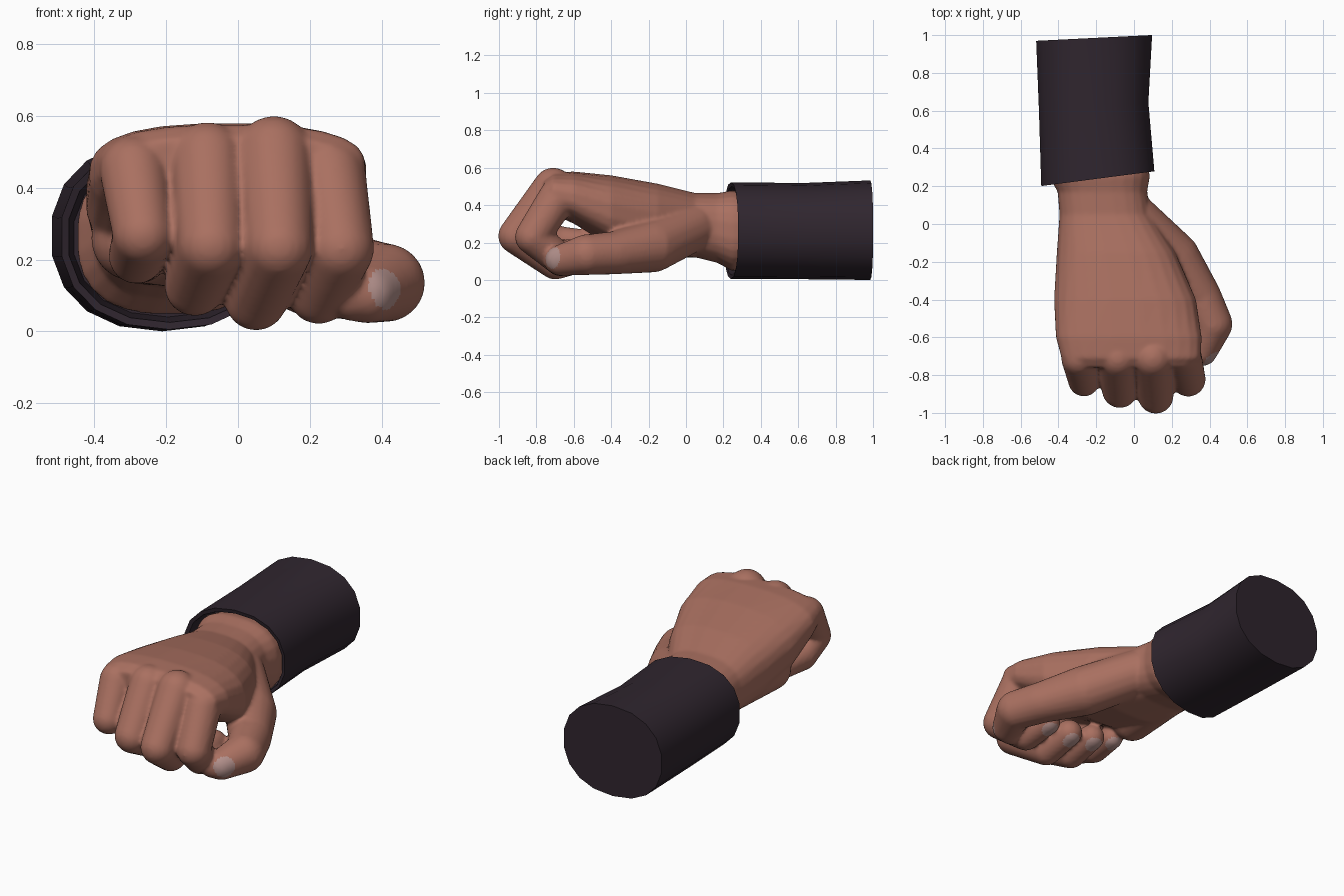
import bpy, bmesh, math
from mathutils import Vector

if "Cube" in bpy.data.objects:
    bpy.data.objects.remove(bpy.data.objects["Cube"])


def material(name, col):
    m = bpy.data.materials.new(name)
    m.diffuse_color = (*col, 1)
    m.use_nodes = True
    m.node_tree.nodes["Principled BSDF"].inputs["Base Color"].default_value = m.diffuse_color
    return m


skin = material("skin brown", (0.40, 0.162, 0.118))
nail = material("nail pink", (0.45, 0.28, 0.26))
cloth = material("sleeve dark plum", (0.029, 0.019, 0.028))


def section(y, x0, x1, z0, z1, n=24, p=2.6, slant=0.0):
    """Rounded-box cross-section across the arm."""
    cx, cz, hx, hz = (x0 + x1) / 2, (z0 + z1) / 2, (x1 - x0) / 2, (z1 - z0) / 2
    pts = []
    for i in range(n):
        a = 2 * math.pi * (i + 0.5) / n
        c, s = math.cos(a), math.sin(a)
        dx = hx * math.copysign(abs(c) ** (2 / p), c)
        dz = hz * math.copysign(abs(s) ** (2 / p), s)
        pts.append(Vector((cx + dx, y + slant * dx, cz + dz)))
    return pts


def loft(bm, rings):
    vs = [[bm.verts.new(p) for p in r] for r in rings]
    n = len(vs[0])
    for a, b in zip(vs, vs[1:]):
        for i in range(n):
            bm.faces.new((a[i], a[(i + 1) % n], b[(i + 1) % n], b[i]))
    bm.faces.new(vs[0][::-1])
    bm.faces.new(vs[-1])


def capsule(bm, a, b):
    """Tapered capsule: hull around two balls (x, y, z, radius)."""
    new = []
    for x, y, z, r in (a, b):
        ball = bmesh.ops.create_uvsphere(bm, u_segments=20, v_segments=12, radius=r)["verts"]
        bmesh.ops.translate(bm, verts=ball, vec=(x, y, z))
        new += ball
    res = bmesh.ops.convex_hull(bm, input=new)
    inner = {g for g in res["geom_interior"] + res["geom_unused"] if isinstance(g, bmesh.types.BMVert)}
    bmesh.ops.delete(bm, geom=list(inner), context='VERTS')


def chain(bm, nodes):
    for a, b in zip(nodes, nodes[1:]):
        capsule(bm, a, b)


def finish(bm, name, mats):
    bmesh.ops.recalc_face_normals(bm, faces=bm.faces)
    me = bpy.data.meshes.new(name)
    bm.to_mesh(me)
    bm.free()
    ob = bpy.data.objects.new(name, me)
    bpy.context.collection.objects.link(ob)
    for m in mats:
        me.materials.append(m)
    return ob


# ---- Hand: palm and wrist
bm = bmesh.new()
loft(bm, [section(*s) for s in (
    (0.42, -0.42, 0.06, 0.08, 0.45),
    (0.25, -0.45, 0.085, 0.045, 0.48),
    (0.17, -0.405, 0.07, 0.09, 0.465),
    (0.05, -0.395, 0.09, 0.12, 0.465),
    (-0.15, -0.41, 0.22, 0.12, 0.515),
    (-0.40, -0.425, 0.33, 0.18, 0.56),
    (-0.60, -0.415, 0.36, 0.30, 0.58),
    (-0.71, -0.385, 0.355, 0.35, 0.575),
    (-0.76, -0.34, 0.31, 0.39, 0.54))])
# heel of the palm on the little-finger side
chain(bm, [(-0.26, -0.02, 0.24, 0.11), (-0.29, -0.36, 0.26, 0.12)])

# four curled fingers: knuckle, middle joint, end joint, tip
fingers = [
    [(0.255, -0.69, 0.435, 0.102), (0.287, -0.822, 0.23, 0.093), (0.225, -0.67, 0.108, 0.088), (0.20, -0.51, 0.13, 0.072)],
    [(0.100, -0.71, 0.492, 0.108), (0.115, -0.91, 0.235, 0.095), (0.050, -0.70, 0.090, 0.088), (0.035, -0.52, 0.125, 0.074)],
    [(-0.085, -0.71, 0.478, 0.105), (-0.075, -0.88, 0.24, 0.095), (-0.12, -0.69, 0.128, 0.086), (-0.12, -0.51, 0.15, 0.072)],
    [(-0.290, -0.71, 0.448, 0.096), (-0.265, -0.83, 0.27, 0.084), (-0.283, -0.68, 0.21, 0.078), (-0.265, -0.51, 0.20, 0.064)],
]
for f in fingers:
    chain(bm, f)

# thumb and its root
chain(bm, [(0.0, 0.03, 0.28, 0.13), (0.21, -0.18, 0.18, 0.14), (0.345, -0.38, 0.145, 0.115),
           (0.413, -0.53, 0.135, 0.109), (0.36, -0.67, 0.105, 0.083), (0.315, -0.69, 0.10, 0.07)])
raw = finish(bm, "hand", [skin, nail])

# blend the parts into one smooth skin
rm = raw.modifiers.new("blend", 'REMESH')
rm.mode = 'VOXEL'
rm.voxel_size = 0.0105
sm = raw.modifiers.new("soften", 'SMOOTH')
sm.factor = 0.5
sm.iterations = 7
dg = bpy.context.evaluated_depsgraph_get()
me = bpy.data.meshes.new_from_object(raw.evaluated_get(dg))
raw.modifiers.clear()
raw.data = me
me.materials.clear()
me.materials.append(skin)
me.materials.append(nail)

# nails: faces close to each nail centre and facing its way
down = Vector((0, 0.35, -0.94)).normalized()
spots = [(Vector(f[-1][:3]) + down * f[-1][3], down, 0.05) for f in fingers]
spots.append((Vector((0.412, -0.715, 0.12)), Vector((0.68, -0.73, 0.1)).normalized(), 0.058))
for p in me.polygons:
    p.use_smooth = True
    p.material_index = 0
    for c, n, r in spots:
        if (p.center - c).length < r and p.normal.dot(n) > 0.55:
            p.material_index = 1

# ---- Sleeve: open cuff at the wrist, closed at the far end
bm = bmesh.new()
N, P = 18, 2.25
loft(bm, [section(*s[:5], N, P, s[5]) for s in (
    (0.38, -0.46, 0.07, 0.04, 0.48, 0.13),
    (0.245, -0.475, 0.095, 0.025, 0.50, 0.13),
    (0.24, -0.495, 0.112, 0.005, 0.522, 0.13),
    (0.62, -0.507, 0.08, 0.004, 0.518, 0.08),
    (0.985, -0.522, 0.10, 0.0, 0.532, 0.05))])
sleeve = finish(bm, "sleeve", [cloth])

bpy.ops.object.select_all(action='DESELECT')
sleeve.select_set(True)
bpy.context.view_layer.objects.active = sleeve
bpy.ops.object.shade_smooth_by_angle(angle=math.radians(40))
